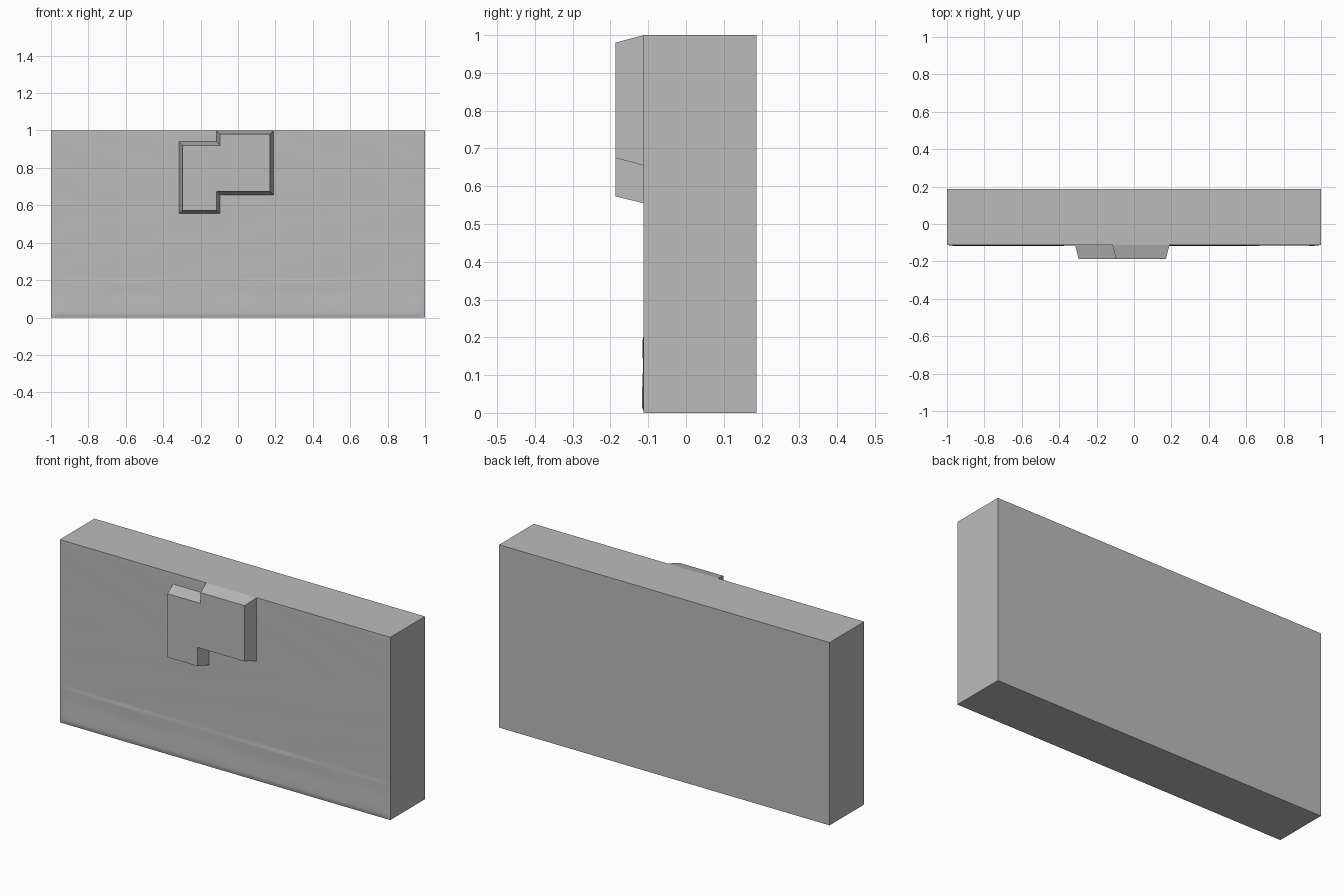
import bpy
import bmesh
import math

if "Cube" in bpy.data.objects:
    bpy.data.objects.remove(bpy.data.objects["Cube"], do_unlink=True)

FRONT, BACK, TIP = -0.112, 0.187, -0.187

grey = bpy.data.materials.new("plain grey")
grey.use_nodes = True
grey.diffuse_color = (0.5, 0.5, 0.5, 1)
grey.node_tree.nodes["Principled BSDF"].inputs["Base Color"].default_value = (0.5, 0.5, 0.5, 1)


def finish(bm, name):
    bmesh.ops.recalc_face_normals(bm, faces=bm.faces)
    mesh = bpy.data.meshes.new(name)
    bm.to_mesh(mesh)
    bm.free()
    mesh.materials.append(grey)
    obj = bpy.data.objects.new(name, mesh)
    bpy.context.collection.objects.link(obj)
    return obj


def ramp(value, low, high):
    t = min(max((value - low) / (high - low), 0), 1)
    return t * t * (3 - 2 * t)


def relief(x, z):
    """Height of the shallow worn surface, fading to nothing at the border."""
    border = ramp(1 - abs(x), 0, 0.03) * ramp(z, 0, 0.02) * ramp(1 - z, 0, 0.02)
    streaks = math.exp(-((x + 0.6) / 0.16) ** 2) + math.exp(-((x - 0.33) / 0.2) ** 2)
    ledge = (1 - ramp(z, 0.19, 0.205)) * (0.001 + 0.002 * streaks * ramp(z, 0.1, 0.19))
    foot = 0.003 * (1 - ramp(z, 0.02, 0.15))
    ripple = 0.0004 * (1 + math.sin(9 * x + 4 * math.sin(7 * z)) * math.cos(13 * z + 3 * x))
    return border * (ledge + foot + ripple)


# Slab: a box whose front is a finely divided, slightly uneven sheet
bm = bmesh.new()
cols, rows = 120, 130
grid = []
for j in range(rows + 1):
    z = j / rows
    row = []
    for i in range(cols + 1):
        x = 2 * i / cols - 1
        row.append(bm.verts.new((x, FRONT - relief(x, z), z)))
    grid.append(row)
for j in range(rows):
    for i in range(cols):
        bm.faces.new((grid[j][i], grid[j][i + 1], grid[j + 1][i + 1], grid[j + 1][i]))
rim = bmesh.ops.extrude_edge_only(bm, edges=[e for e in bm.edges if e.is_boundary])
back_verts = [g for g in rim["geom"] if isinstance(g, bmesh.types.BMVert)]
for v in back_verts:
    v.co.y = BACK
bmesh.ops.contextual_create(bm, geom=[e for e in bm.edges if e.is_boundary])
slab = finish(bm, "slab")
bpy.context.view_layer.objects.active = slab
slab.select_set(True)
bpy.ops.object.shade_smooth_by_angle(angle=math.radians(35))

# Raised block: stepped outline drawn in to a smaller front face
outer = [(-0.315, 0.555), (-0.097, 0.555), (-0.097, 0.655), (0.19, 0.655),
         (0.19, 1.0), (-0.115, 1.0), (-0.115, 0.94), (-0.315, 0.94)]
inner = [(-0.296, 0.573), (-0.115, 0.573), (-0.115, 0.675), (0.17, 0.675),
         (0.17, 0.98), (-0.096, 0.98), (-0.096, 0.921), (-0.296, 0.921)]
bm = bmesh.new()
base = [bm.verts.new((x, FRONT + 0.01, z)) for x, z in outer]
foot = [bm.verts.new((x, FRONT, z)) for x, z in outer]
face = [bm.verts.new((x, TIP, z)) for x, z in inner]
count = len(outer)
for low, high in ((base, foot), (foot, face)):
    for k in range(count):
        n = (k + 1) % count
        bm.faces.new((low[k], low[n], high[n], high[k]))
bm.faces.new(face)
bm.faces.new(base)
finish(bm, "raised_block")
